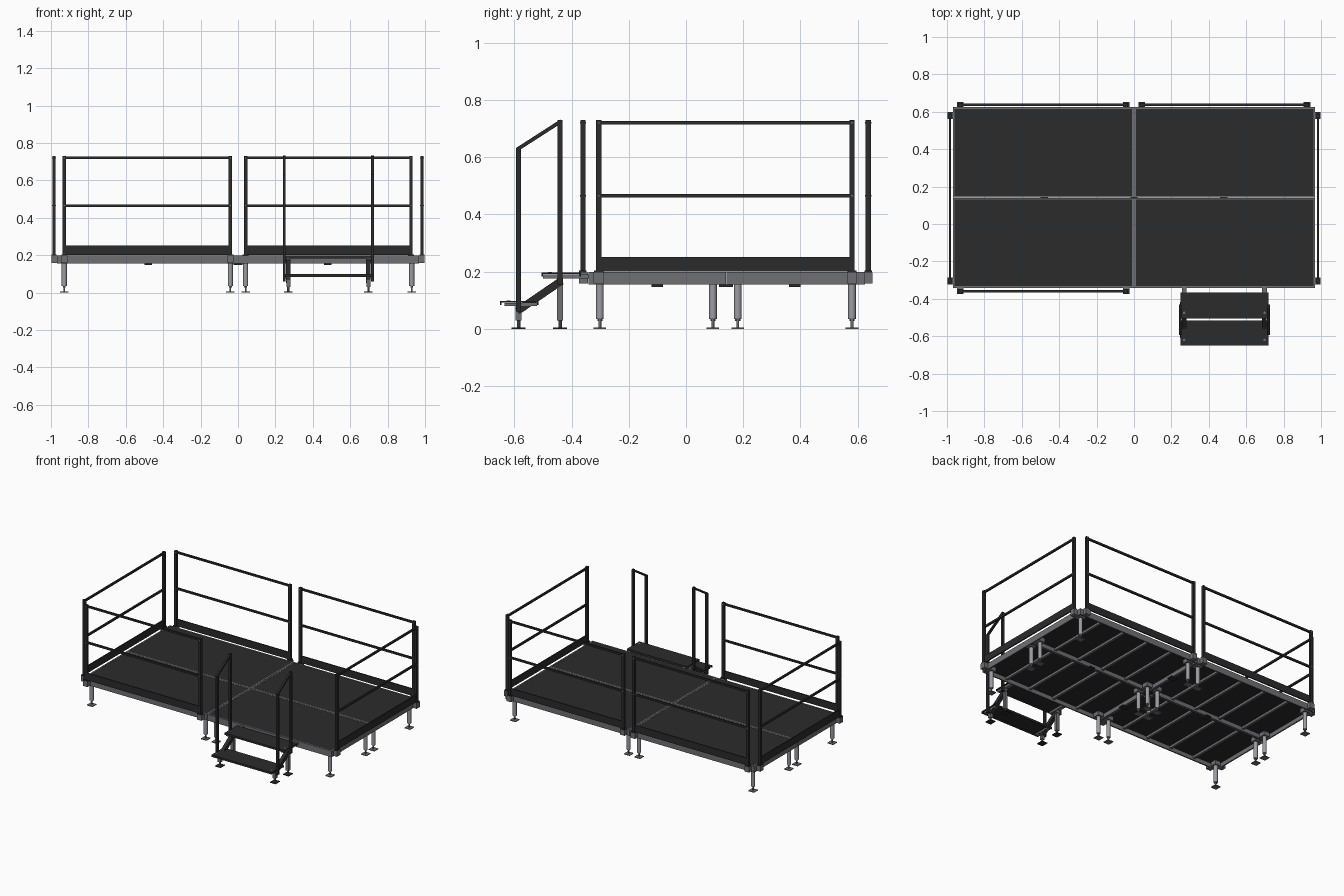
import bpy, bmesh, math
from mathutils import Vector, Matrix

cube = bpy.data.objects.get("Cube")
if cube:
    bpy.data.objects.remove(cube)


def material(name, rgb):
    m = bpy.data.materials.new(name)
    m.use_nodes = True
    m.diffuse_color = (*rgb, 1)
    m.node_tree.nodes["Principled BSDF"].inputs["Base Color"].default_value = (*rgb, 1)
    return m


BLACK = material("dark_coating", (0.024, 0.024, 0.024))
STEEL = material("frame_steel", (0.16, 0.16, 0.175))
PALE = material("leg_steel", (0.33, 0.33, 0.36))


class Part:
    """Collects boxes, bars and cylinders into one named object."""

    def __init__(self, name, mat):
        self.name, self.mat, self.bm = name, mat, bmesh.new()

    def box(self, x, y, z):
        # each argument is a (low, high) pair
        size = [abs(b - a) for a, b in (x, y, z)]
        mid = [(a + b) / 2 for a, b in (x, y, z)]
        bmesh.ops.create_cube(self.bm, size=1, matrix=Matrix.Translation(mid) @ Matrix.Diagonal((*size, 1)))

    def bar(self, a, b, w, h):
        # rectangular bar between two points, w across and h upright
        a, b = Vector(a), Vector(b)
        d = (b - a).normalized()
        side = d.cross(Vector((0, 0, 1))).normalized()
        rot = Matrix((side, d, side.cross(d))).transposed().to_4x4()
        size = Matrix.Diagonal((w, (b - a).length, h, 1))
        bmesh.ops.create_cube(self.bm, size=1, matrix=Matrix.Translation((a + b) / 2) @ rot @ size)

    def rod(self, x, y, z0, z1, r, n=16):
        bmesh.ops.create_cone(self.bm, cap_ends=True, segments=n, radius1=r, radius2=r, depth=z1 - z0,
                              matrix=Matrix.Translation((x, y, (z0 + z1) / 2)))

    def done(self, smooth=False):
        mesh = bpy.data.meshes.new(self.name)
        self.bm.to_mesh(mesh)
        self.bm.free()
        mesh.materials.append(self.mat)
        ob = bpy.data.objects.new(self.name, mesh)
        bpy.context.collection.objects.link(ob)
        if smooth:
            bpy.ops.object.select_all(action="DESELECT")
            bpy.context.view_layer.objects.active = ob
            ob.select_set(True)
            bpy.ops.object.shade_smooth_by_angle(angle=math.radians(40))
        return ob


def around(c, half):
    return (c - half, c + half)


# Four deck modules: rim, panel, ribs, corner sockets, adjustable legs
RIM, LOW, TOP = 0.009, 0.155, 0.198
columns = {"right": (-0.969, -0.001), "left": (0.001, 0.969)}
rows = {"front": (-0.341, 0.139), "back": (0.141, 0.625)}
for cname, (x0, x1) in columns.items():
    for rname, (y0, y1) in rows.items():
        tag = f"{rname}_{cname}"
        frame = Part(f"deck_frame_{tag}", STEEL)
        for y in ((y0, y0 + RIM), (y1 - RIM, y1)):
            frame.box((x0, x1), y, (LOW, TOP))
        for x in ((x0, x0 + RIM), (x1 - RIM, x1)):
            frame.box(x, (y0 + RIM, y1 - RIM), (LOW, TOP))
        for i in range(1, 5):
            frame.box(around(x0 + (x1 - x0) * i / 5, 0.008), (y0 + RIM, y1 - RIM), (0.168, 0.184))
        leg_spots = [(x, y) for x in (x0 + 0.04, x1 - 0.04) for y in (y0 + 0.04, y1 - 0.045)]
        for x, y in leg_spots:
            frame.box(around(x, 0.022), around(y, 0.022), (LOW, 0.184))
        frame.done()

        panel = Part(f"deck_panel_{tag}", BLACK)
        panel.box((x0 + RIM, x1 - RIM), (y0 + RIM, y1 - RIM), (0.184, TOP - 0.001))
        panel.done()

        legs = Part(f"legs_{tag}", PALE)
        feet = Part(f"feet_{tag}", STEEL)
        for x, y in leg_spots:
            legs.rod(x, y, 0.035, LOW, 0.0135)
            feet.rod(x, y, 0.004, 0.035, 0.005, 10)
            feet.rod(x, y, 0.028, 0.036, 0.009, 6)
            feet.box(around(x, 0.022), around(y, 0.022), (0, 0.005))
        legs.done(True)
        feet.done(True)

# Couplers under the seams
couplers = Part("seam_couplers", BLACK)
for x in (-0.48, 0.0, 0.48):
    couplers.box(around(x, 0.02), around(0.14, 0.025), (0.147, 0.155))
for y in (-0.1, 0.38):
    couplers.box(around(0, 0.025), around(y, 0.02), (0.147, 0.155))
couplers.done()


# Guard rails: two posts, two bars, a kickboard and clamps to the frame
def guard_rail(name, start, end, out):
    a, b, out = Vector((*start, 0)), Vector((*end, 0)), Vector((*out, 0))
    along = (b - a).normalized()
    rail = Part(name, BLACK)
    clamp = Part(name + "_clamps", STEEL)

    def up(v, z):
        return v + Vector((0, 0, z))

    for p in (a, b):
        rail.box(around(p.x, 0.009), around(p.y, 0.009), (0.165, 0.73))
        inner, outer = p - out * 0.018, p + out * 0.014
        clamp.bar(up(inner, 0.178), up(outer, 0.178), 0.036, 0.038)
        rail.bar(up(p - along * 0.016, 0.2), up(p + along * 0.016, 0.2), 0.026, 0.008)
    for z in (0.72, 0.465):
        rail.bar(up(a, z), up(b, z), 0.012, 0.013)
        for p in (a, b):
            clamp.bar(up(p - out * 0.011, z), up(p + out * 0.011, z), 0.006, 0.006)
    rail.bar(up(a, 0.226), up(b, 0.226), 0.008, 0.05)
    rail.done()
    clamp.done()


guard_rail("front_rail", (-0.929, -0.36), (-0.041, -0.36), (0, -1))
guard_rail("back_rail_right", (-0.929, 0.637), (-0.041, 0.637), (0, 1))
guard_rail("back_rail_left", (0.041, 0.637), (0.925, 0.637), (0, 1))
for s, side in ((-1, "right"), (1, "left")):
    guard_rail(f"side_rail_{side}", (s * 0.984, -0.305), (s * 0.984, 0.58), (s, 0))

# Stair treads, each a plate with folded edges
CX = 0.483
for name, y0, y1, z in (("lower_tread", -0.65, -0.515, 0.098), ("upper_tread", -0.505, -0.367, 0.197)):
    tread = Part(name, BLACK)
    tread.box(around(CX, 0.235), (y0, y1), (z - 0.006, z))
    for y in (y0, y1 - 0.005):
        tread.box(around(CX, 0.235), (y, y + 0.005), (z - 0.014, z))
    tread.done()
    bolts = Part(name + "_bolts", STEEL)
    for s in (-1, 1):
        bolts.rod(CX + s * 0.215, y0 + 0.03, z - 0.002, z + 0.002, 0.007, 10)
    bolts.done()

# Stair side frames, mirrored about the stair centre
for s, side in ((-1, "right"), (1, "left")):
    x = CX + s * 0.214
    xr = CX + s * 0.236
    support = Part(f"stair_support_{side}", STEEL)
    support.box(around(x, 0.013), (-0.5, -0.338), (0.176, 0.19))
    support.box(around(x, 0.013), (-0.635, -0.52), (0.08, 0.091))
    for y, z in ((-0.585, 0.085), (-0.44, 0.176)):
        support.box(around(x, 0.011), around(y, 0.011), (0.03, z))
        support.rod(x, y, 0.003, 0.032, 0.006, 10)
    support.done()

    base = Part(f"stair_base_{side}", BLACK)
    base.bar((x, -0.59, 0.062), (x, -0.435, 0.168), 0.025, 0.027)
    for y in (-0.585, -0.44):
        base.box(around(x, 0.022), around(y, 0.024), (0, 0.005))
    base.done()

    # Handrail: two posts joined by a sloping top bar
    hand = Part(f"handrail_{side}", BLACK)
    hand.box(around(xr, 0.007), around(-0.585, 0.009), (0.06, 0.632))
    hand.box(around(xr, 0.007), around(-0.44, 0.009), (0.155, 0.73))
    hand.bar((xr, -0.59, 0.627), (xr, -0.436, 0.726), 0.014, 0.013)
    for y, z in ((-0.585, 0.075), (-0.44, 0.16)):
        hand.box(sorted((x, xr)), around(y, 0.009), (z, z + 0.02))
    hand.done()
